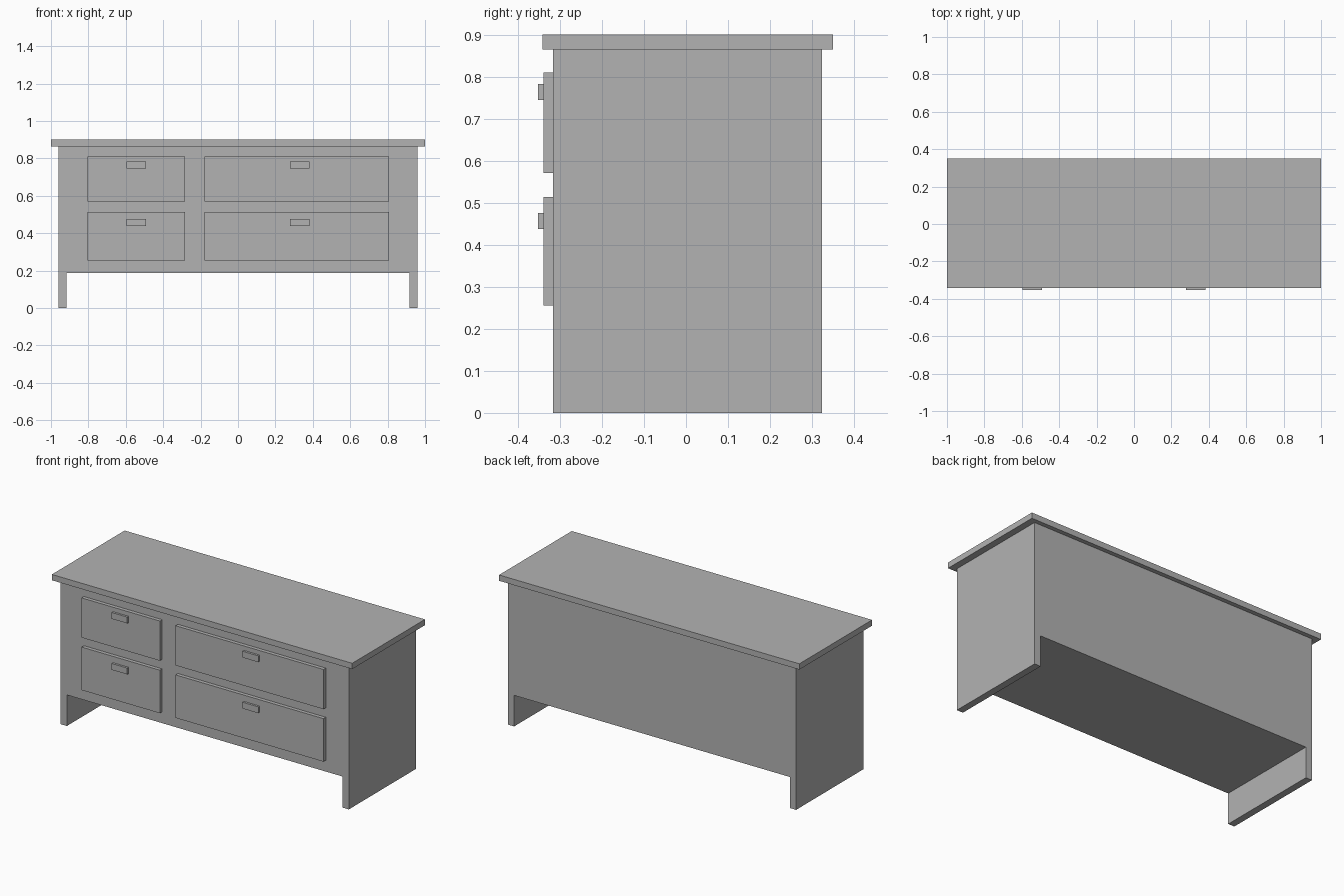
import bpy
import bmesh

cube = bpy.data.objects.get("Cube")
if cube:
    bpy.data.objects.remove(cube, do_unlink=True)

grey = bpy.data.materials.new("plain grey")
grey.use_nodes = True
colour = (0.45, 0.45, 0.45, 1)
grey.diffuse_color = colour
grey.node_tree.nodes["Principled BSDF"].inputs["Base Color"].default_value = colour


def extrude_profile(name, profile, y_front, y_back):
    """Extrude an outline in x and z from front to back."""
    mesh = bpy.data.meshes.new(name)
    bm = bmesh.new()
    face = bm.faces.new([bm.verts.new((x, y_front, z)) for x, z in profile])
    result = bmesh.ops.extrude_face_region(bm, geom=[face], use_keep_orig=True)
    for item in result["geom"]:
        if isinstance(item, bmesh.types.BMVert):
            item.co.y = y_back
    bmesh.ops.recalc_face_normals(bm, faces=bm.faces)
    bm.to_mesh(mesh)
    bm.free()
    mesh.materials.append(grey)
    obj = bpy.data.objects.new(name, mesh)
    bpy.context.collection.objects.link(obj)
    return obj


def box(name, x0, x1, y0, y1, z0, z1):
    return extrude_profile(name, [(x0, z0), (x1, z0), (x1, z1), (x0, z1)], y0, y1)


FRONT, BACK = -0.317, 0.324
DRAWER_FRONT = -0.339

# Cabinet body with full-depth side supports
half, inner, under, top = 0.96, 0.918, 0.187, 0.865
extrude_profile("cabinet_body",
                [(-half, 0), (-inner, 0), (-inner, under), (inner, under),
                 (inner, 0), (half, 0), (half, top), (-half, top)],
                FRONT, BACK)

# Overhanging top
box("table_top", -1, 1, -0.342, 0.35, top, 0.9)

# Drawer fronts with small block handles
columns = {"right": (-0.804, -0.283), "left": (-0.178, 0.807)}
rows = {"lower": (0.255, 0.514), "upper": (0.571, 0.81)}
handle_top = {"lower": 0.476, "upper": 0.783}
for side, (x0, x1) in columns.items():
    for level, (z0, z1) in rows.items():
        box(f"{level}_{side}_drawer", x0, x1, DRAWER_FRONT, FRONT, z0, z1)
        middle = (x0 + x1) / 2 + (0.015 if side == "left" else 0)
        z = handle_top[level]
        box(f"{level}_{side}_handle", middle - 0.052, middle + 0.052,
            -0.352, DRAWER_FRONT, z - 0.038, z)
